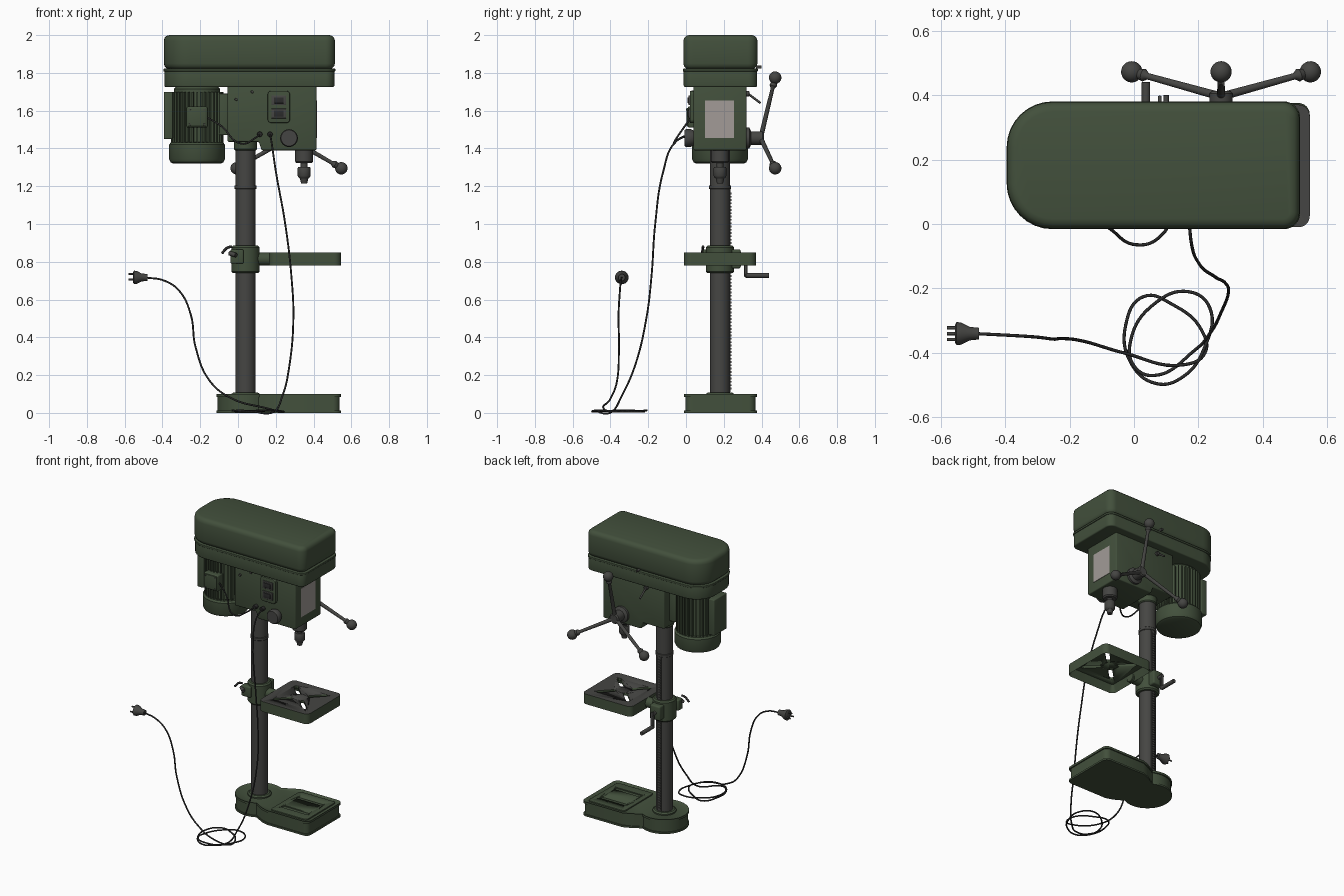
import bpy, bmesh
from math import sin, cos, pi, radians
from mathutils import Vector, Matrix

if "Cube" in bpy.data.objects:
    bpy.data.objects.remove(bpy.data.objects["Cube"])


def material(name, rgb):
    m = bpy.data.materials.new(name)
    m.use_nodes = True
    m.diffuse_color = (*rgb, 1)
    bsdf = next(n for n in m.node_tree.nodes if n.type == "BSDF_PRINCIPLED")
    bsdf.inputs["Base Color"].default_value = (*rgb, 1)
    return m


green = material("machine green", (.055, .08, .045))
gray = material("dark steel", (.06, .06, .056))
black = material("black rubber", (.025, .025, .025))
silver = material("label silver", (.36, .33, .31))


def activate(o):
    bpy.ops.object.select_all(action="DESELECT")
    o.select_set(True)
    bpy.context.view_layer.objects.active = o


def finish(bm, name, mat, bevel=0):
    bmesh.ops.recalc_face_normals(bm, faces=bm.faces)
    mesh = bpy.data.meshes.new(name)
    bm.to_mesh(mesh)
    bm.free()
    o = bpy.data.objects.new(name, mesh)
    bpy.context.collection.objects.link(o)
    mesh.materials.append(mat)
    activate(o)
    if bevel:
        mod = o.modifiers.new("bevel", "BEVEL")
        mod.width, mod.segments = bevel, 3
        mod.angle_limit = radians(60)
        mod.use_clamp_overlap = False
        bpy.ops.object.modifier_apply(modifier=mod.name)
    bpy.ops.object.shade_smooth_by_angle(angle=radians(35))
    return o


def add_box(bm, lo, hi, turn=Matrix()):
    lo, hi = Vector(lo), Vector(hi)
    place = Matrix.Translation((lo + hi) / 2) @ Matrix.Diagonal((*(hi - lo), 1))
    bmesh.ops.create_cube(bm, size=1, matrix=turn @ place)


def box(name, lo, hi, mat, bevel=0):
    bm = bmesh.new()
    add_box(bm, lo, hi)
    return finish(bm, name, mat, bevel)


def prism(name, pts, lo, hi, mat, bevel=0, axis="z", recess=None):
    """Extrude an outline; recess = (side, rim width, depth) hollows one end."""
    bm = bmesh.new()
    at = (lambda u, v: (u, v, lo)) if axis == "z" else (lambda u, v: (u, lo, v))
    face = bm.faces.new([bm.verts.new(at(*p)) for p in pts])
    new = bmesh.ops.extrude_face_region(bm, geom=[face], use_keep_orig=True)["geom"]
    step = Vector((0, 0, hi - lo) if axis == "z" else (0, hi - lo, 0))
    bmesh.ops.translate(bm, vec=step, verts=[g for g in new if isinstance(g, bmesh.types.BMVert)])
    bmesh.ops.recalc_face_normals(bm, faces=bm.faces)
    if recess:
        side, rim, depth = recess
        cap = max(bm.faces, key=lambda f: f.normal.z * side)
        bmesh.ops.inset_region(bm, faces=[cap], thickness=rim)
        bmesh.ops.translate(bm, vec=(0, 0, -side * depth), verts=cap.verts)
    return finish(bm, name, mat, bevel)


def lathe(name, profile, origin, mat, axis=(0, 0, 1), seg=32):
    """Revolve (radius, height) pairs about an axis through origin."""
    bm = bmesh.new()
    vs = [bm.verts.new((r, 0, h)) for r, h in profile]
    es = [bm.edges.new(p) for p in zip(vs, vs[1:])]
    bmesh.ops.spin(bm, geom=vs + es, cent=(0, 0, 0), axis=(0, 0, 1), angle=2 * pi, steps=seg)
    bmesh.ops.remove_doubles(bm, verts=bm.verts, dist=1e-5)
    turn = Vector((0, 0, 1)).rotation_difference(Vector(axis)).to_matrix().to_4x4()
    bm.transform(Matrix.Translation(origin) @ turn)
    return finish(bm, name, mat)


def rod(name, a, b, r, mat, seg=32):
    d = Vector(b) - Vector(a)
    n = d.length
    c = min(r, n) * .12
    return lathe(name, [(0, 0), (r - c, 0), (r, c), (r, n - c), (r - c, n), (0, n)], a, mat, d, seg)


def arc(cx, cy, r, a0, a1, n=8):
    steps = [radians(a0 + (a1 - a0) * i / n) for i in range(n + 1)]
    return [(cx + r * cos(a), cy + r * sin(a)) for a in steps]


def rounded(x0, x1, y0, y1, left, right):
    return (arc(x1 - right, y1 - right, right, 0, 90) + arc(x0 + left, y1 - left, left, 90, 180)
            + arc(x0 + left, y0 + left, left, 180, 270) + arc(x1 - right, y0 + right, right, 270, 360))


def cut(target, cutter):
    cutter.hide_render = True
    activate(target)
    mod = target.modifiers.new("cut", "BOOLEAN")
    mod.operation, mod.solver, mod.object = "DIFFERENCE", "EXACT", cutter
    bpy.ops.object.modifier_apply(modifier=mod.name)
    bpy.data.objects.remove(cutter)


def cable(name, pts, r=.005):
    c = bpy.data.curves.new(name, "CURVE")
    c.dimensions, c.bevel_depth, c.bevel_resolution = "3D", r, 2
    c.resolution_u, c.use_fill_caps = 8, True
    s = c.splines.new("BEZIER")
    s.bezier_points.add(len(pts) - 1)
    for bp, p in zip(s.bezier_points, pts):
        bp.co = p
        bp.handle_left_type = bp.handle_right_type = "AUTO"
    c.materials.append(black)
    o = bpy.data.objects.new(name, c)
    bpy.context.collection.objects.link(o)
    activate(o)
    bpy.ops.object.convert(target="MESH")


CX, CY = .04, .18  # column axis

# Base: round behind the column, square in front
def base_outline(d):
    tail = arc(CX, CY, .155 - d, 62, 298, 28)
    head = rounded(.2, .545 - d, -.01 + d, .375 - d, .03, .035)
    return head[:9] + [(.23, .375 - d), (.18, .355 - d)] + tail + [(.18, .005 + d), (.23, -.01 + d)] + head[-9:]

prism("base_foot", base_outline(0), 0, .012, green)
prism("base_body", base_outline(.007), .005, .09, green)
prism("base_rim", base_outline(0), .085, .1, green, recess=(1, .012, .008))
pad = prism("base_pad", rounded(.235, .515, .02, .345, .02, .02), .085, .1, green, .003)
for y in (.1, .26):
    cut(pad, prism("slot", rounded(.27, .48, y - .016, y + .016, .015, .015), .093, .12, green))
lathe("column_flange", [(.075, .085), (.075, .1), (.065, .108), (.05, .108)], (CX, CY, 0), green)

# Column with toothed rack
rod("column", (CX, CY, .09), (CX, CY, 1.44), .053, gray, 48)
rod("rack_collar", (CX, CY, 1.185), (CX, CY, 1.205), .058, gray)
rod("head_collar", (CX, CY, 1.39), (CX, CY, 1.44), .061, green)
bm = bmesh.new()
add_box(bm, (.027, .22, .11), (.053, .236, 1.185))
for i in range(60):
    z = .125 + i * .0175
    add_box(bm, (.029, .23, z), (.051, .241, z + .009))
finish(bm, "rack", gray)

# Table: hollow below, slots along both diagonals, steel top
table = prism("table", rounded(.165, .545, -.01, .37, .035, .035), .78, .85, green, recess=(-1, .02, .052))
for k in range(4):
    c = prism("slot", rounded(.05, .175, -.014, .014, .0135, .0135), .75, .9, green)
    c.data.transform(Matrix.Translation((.355, CY, 0)) @ Matrix.Rotation(radians(45 + 90 * k), 4, "Z"))
    cut(table, c)
table.data.materials.append(gray)
for p in table.data.polygons:
    p.material_index = int(p.normal.z > .9 and p.center.z > .845)

# Table bracket, clamp lever and height crank
rod("bracket_sleeve", (CX, CY, .74), (CX, CY, .885), .075, green)
rod("bracket_arm", (.09, CY, .815), (.185, CY, .815), .034, green)
box("bracket_gearbox", (.0, .2, .765), (.08, .29, .865), green, .01)
box("bracket_clamp", (-.04, .09, .79), (.03, .14, .865), green, .008)
rod("clamp_screw", (-.01, .075, .835), (-.045, .1, .845), .012, gray)
cable("clamp_lever", [(-.03, .09, .88), (-.055, .09, .875), (-.085, .085, .845)], .007)
rod("crank_shaft", (.037, .28, .815), (.037, .325, .815), .012, gray)
box("crank_arm", (.026, .308, .72), (.048, .325, .83), gray, .004)
rod("crank_grip", (.037, .315, .728), (.037, .44, .728), .013, gray)

# Head body
prism("head_body", [(-.055, 1.73), (-.055, 1.435), (.11, 1.435), (.125, 1.39), (.415, 1.39), (.415, 1.73)],
      .04, .32, green, .007, "y")
box("side_label", (.41, .1, 1.455), (.418, .255, 1.655), silver)

# Belt cover: lower tray, seam lip, domed lid
prism("cover_tray", rounded(-.39, .51, -.012, .376, .14, .045), 1.725, 1.815, green, .008)
prism("cover_lip", rounded(-.395, .515, -.016, .38, .142, .05), 1.808, 1.822, green, .003)
prism("cover_lid", rounded(-.393, .513, -.014, .378, .14, .05), 1.82, 2, green, .03)
rod("cover_latch", (.1, .37, 1.83), (.1, .4, 1.83), .008, gray)

# Motor with cooling fins
MX = -.217
rod("motor_core", (MX, CY, 1.42), (MX, CY, 1.73), .122, green)
lathe("motor_cap", [(0, 1.32), (.125, 1.32), (.14, 1.327), (.148, 1.345), (.148, 1.42), (.138, 1.432), (0, 1.432)],
      (MX, CY, 0), green, seg=48)
bm = bmesh.new()
for k in range(36):
    turn = Matrix.Translation((MX, CY, 0)) @ Matrix.Rotation(pi * k / 18, 4, "Z")
    add_box(bm, (.115, -.004, 1.43), (.139, .004, 1.7), turn)
finish(bm, "motor_fins", green)
box("motor_mount", (-.1, .1, 1.47), (-.05, .26, 1.69), green, .006)
box("motor_outer_plate", (-.393, .11, 1.45), (-.345, .25, 1.7), green, .006)
box("terminal_box", (-.272, .01, 1.51), (-.162, .07, 1.622), green, .008)
box("terminal_lid", (-.265, .003, 1.517), (-.169, .012, 1.615), green, .003)
for x in (-.255, -.179):
    for z in (1.527, 1.605):
        rod("lid_screw", (x, .01, z), (x, .0, z), .005, gray, 12)

# Front controls
prism("switch_panel", rounded(.157, .275, 1.535, 1.705, .02, .02), .02, .045, green, .004, "y")
for z in (1.585, 1.655):
    box("switch_frame", (.177, .013, z - .026), (.255, .025, z + .026), gray, .003)
    box("switch_button", (.19, .008, z - .016), (.242, .02, z + .016), black, .003)
lathe("depth_knob", [(0, -.008), (.042, -.008), (.047, 0), (.047, .025), (.035, .05), (0, .05)],
      (.27, 0, 1.455), gray, (0, 1, 0))
for x in (.115, .17):
    rod("cable_socket", (x, .045, 1.475), (x, .012, 1.475), .014, black, 16)
for x, z in ((-.01, 1.66), (.075, 1.7)):
    rod("front_screw", (x, .045, z), (x, .03, z), .008, gray, 12)

# Feed handle: hub and three spokes with ball grips
lathe("feed_hub", [(0, .31), (.055, .31), (.055, .335), (.036, .345), (.036, .405), (.028, .412), (0, .412)],
      (.27, 0, 1.455), gray, (0, 1, 0))
ball = [(r, .329 + h) for h, r in arc(0, 0, .033, 150, 0, 12)]
for k in range(3):
    a = 2 * pi * k / 3
    lathe("feed_spoke", [(0, 0), (.013, 0), (.01, .27), (.02, .285)] + ball, (.27, .395, 1.455), gray,
          (.32 * sin(a), .077, .32 * cos(a)), 24)
rod("belt_lever", (.08, .315, 1.7), (.08, .395, 1.64), .006, gray, 12)
rod("belt_lever_pivot", (.08, .31, 1.69), (.08, .335, 1.69), .014, gray, 16)

# Quill and chuck
lathe("quill", [(0, 1.4), (.047, 1.4), (.047, 1.33), (.04, 1.322), (.018, 1.322), (.018, 1.3), (0, 1.3)],
      (.35, CY, 0), gray)
lathe("chuck", [(0, 1.303), (.03, 1.303), (.034, 1.296), (.034, 1.255), (.028, 1.245), (.022, 1.24),
                (.016, 1.215), (0, 1.215)], (.35, CY, 0), gray)

# Motor lead and mains lead coiled on the floor
cable("motor_lead", [(-.165, .03, 1.565), (-.09, -.005, 1.52), (.02, -.065, 1.425), (.09, -.03, 1.455), (.115, .02, 1.475)])
drop = [(.17, .02, 1.475), (.178, -.06, 1.43), (.2, -.12, 1.28), (.25, -.163, 1), (.283, -.183, .72),
        (.293, -.21, .5), (.272, -.27, .25), (.235, -.34, .09)]
coil = [(.19, -.39), (.06, -.47), (0, -.44), (-.01, -.36), (.06, -.25), (.17, -.21), (.235, -.26), (.22, -.38),
        (.15, -.475), (.07, -.495), (-.01, -.43), (-.025, -.31), (.03, -.225), (.12, -.25), (.21, -.33), (.22, -.4)]
tail = [(.15, -.437, .025), (-.03, -.4, .075), (-.15, -.365, .17), (-.225, -.355, .35), (-.25, -.357, .52),
        (-.31, -.35, .645), (-.39, -.345, .7), (-.49, -.34, .717)]
cable("mains_lead", drop + [(x, y, .007 + .003 * (i % 3)) for i, (x, y) in enumerate(coil)] + tail)

# Mains plug
lathe("plug_body", [(0, 0), (.018, 0), (.021, .03), (.034, .055), (.036, .07), (.028, .075), (0, .075)],
      (-.48, -.34, .717), gray, (-1, 0, 0), 24)
for dy, dz in ((-.018, -.01), (.018, -.01), (0, .018)):
    rod("plug_prong", (-.55, -.34 + dy, .717 + dz), (-.58, -.34 + dy, .717 + dz), .005, gray, 12)
